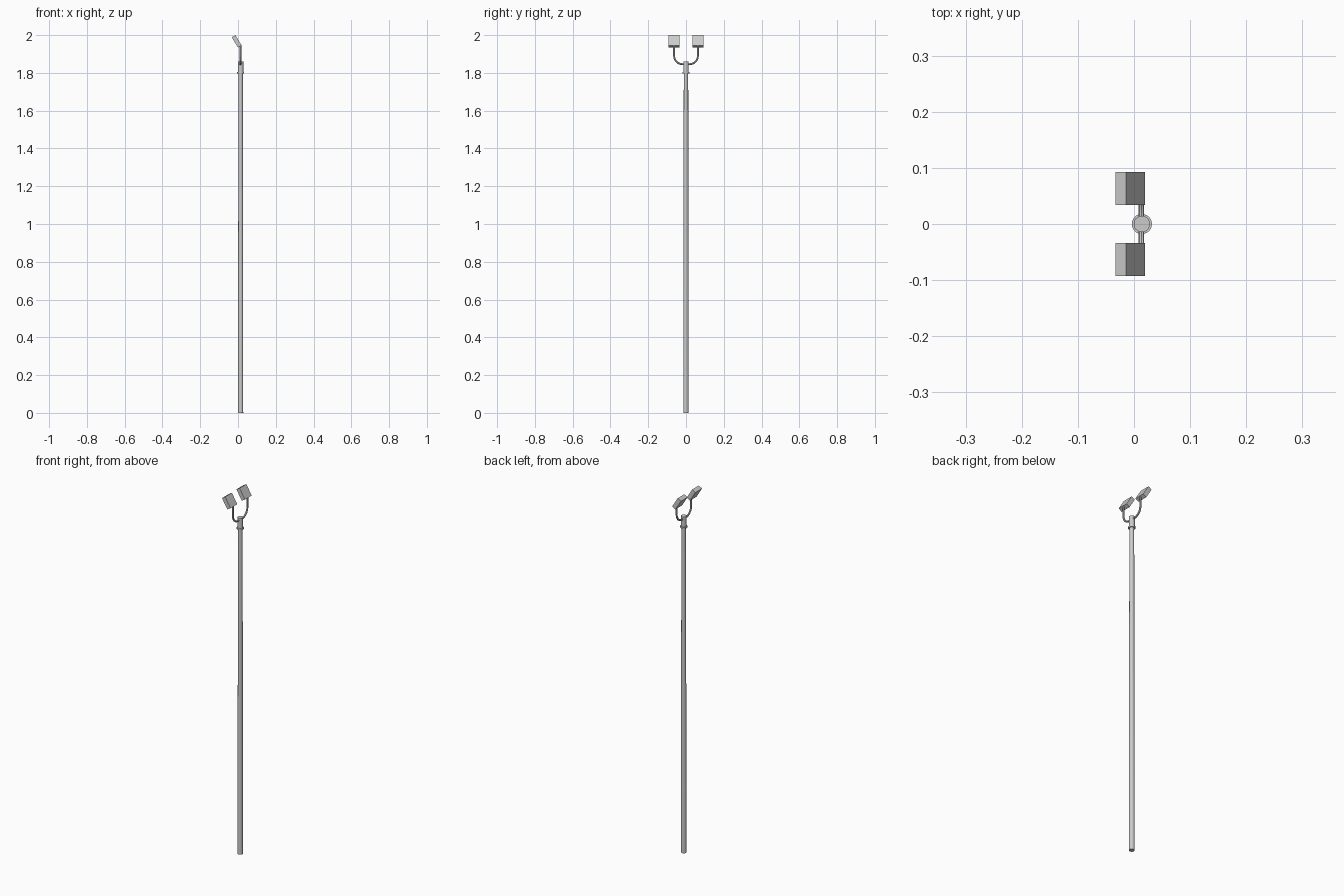
import bpy
from math import radians, sin, cos, pi

if "Cube" in bpy.data.objects:
    bpy.data.objects.remove(bpy.data.objects["Cube"])

PX = 0.014            # pole axis in x
ARM_Y = 0.063         # arm and lamp offset from the pole
TILT = radians(31.5)


def smooth(obj):
    bpy.ops.object.select_all(action='DESELECT')
    obj.select_set(True)
    bpy.context.view_layer.objects.active = obj
    bpy.ops.object.shade_smooth_by_angle(angle=radians(35))


def post(name, r1, r2, z1, z2):
    bpy.ops.mesh.primitive_cone_add(vertices=24, radius1=r1, radius2=r2,
                                    depth=z2 - z1, location=(PX, 0, (z1 + z2) / 2))
    obj = bpy.context.object
    obj.name = name
    smooth(obj)


# Tapered pole, collar ring and cap sleeve
post("pole", 0.0138, 0.0118, 0, 1.81)
post("collar_ring", 0.018, 0.018, 1.796, 1.804)
post("cap_sleeve", 0.0145, 0.0145, 1.804, 1.86)

# U-shaped arm running through the sleeve
R, Z0 = 0.045, 1.846
half = [(ARM_Y - R + R * sin(a), Z0 + R - R * cos(a))
        for a in [i * pi / 16 for i in range(9)]] + [(ARM_Y, 1.945)]
path = [(-y, z) for y, z in reversed(half)] + half
curve = bpy.data.curves.new("fork_arm", 'CURVE')
curve.dimensions = '3D'
curve.bevel_depth = 0.005
curve.bevel_resolution = 2
curve.use_fill_caps = True
spline = curve.splines.new('POLY')
spline.points.add(len(path) - 1)
for p, (y, z) in zip(spline.points, path):
    p.co = (PX - 0.001, y, z, 1)
arm = bpy.data.objects.new("fork_arm", curve)
bpy.context.collection.objects.link(arm)
bpy.ops.object.select_all(action='DESELECT')
arm.select_set(True)
bpy.context.view_layer.objects.active = arm
bpy.ops.object.convert(target='MESH')
smooth(bpy.context.object)

# Two tilted floodlight boxes
for side, name in ((-1, "lamp_head_front"), (1, "lamp_head_back")):
    bpy.ops.mesh.primitive_cube_add(size=1, location=(-0.007, side * ARM_Y, 1.967),
                                    rotation=(0, -TILT, 0))
    lamp = bpy.context.object
    lamp.name = name
    lamp.scale = (0.0225, 0.059, 0.0635)
